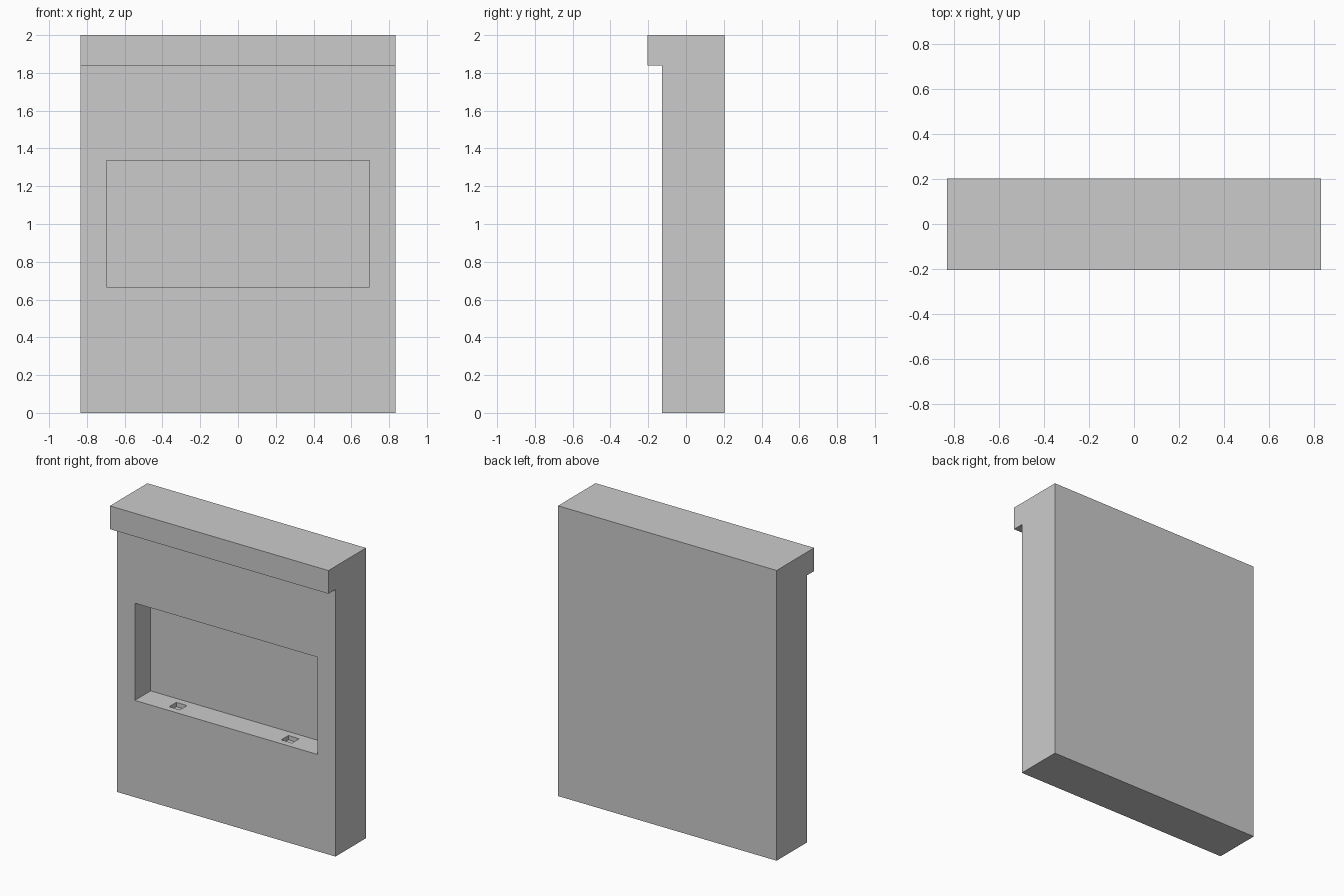
import bpy, bmesh

if "Cube" in bpy.data.objects:
    bpy.data.objects.remove(bpy.data.objects["Cube"])


def make_object(name, bm):
    bmesh.ops.recalc_face_normals(bm, faces=bm.faces)
    mesh = bpy.data.meshes.new(name)
    bm.to_mesh(mesh)
    bm.free()
    obj = bpy.data.objects.new(name, mesh)
    bpy.context.collection.objects.link(obj)
    return obj


def cut_box(target, lo, hi):
    """Subtract an axis-aligned box from the target."""
    bm = bmesh.new()
    bmesh.ops.create_cube(bm, size=1)
    for v in bm.verts:
        v.co = [(a + b) / 2 + c * (b - a) for a, b, c in zip(lo, hi, v.co)]
    cutter = make_object("cutter", bm)
    cutter.hide_render = True
    mod = target.modifiers.new("cut", 'BOOLEAN')
    mod.operation = 'DIFFERENCE'
    mod.solver = 'EXACT'
    mod.object = cutter
    bpy.context.view_layer.objects.active = target
    bpy.ops.object.modifier_apply(modifier=mod.name)
    bpy.data.objects.remove(cutter)


# Wall panel with overhanging top lip: side profile (y, z) extruded along x
half_width = 0.833
front, back = -0.128, 0.203
profile = [(front, 0), (back, 0), (back, 2), (-0.205, 2), (-0.205, 1.84), (front, 1.84)]
bm = bmesh.new()
face = bm.faces.new([bm.verts.new((-half_width, y, z)) for y, z in profile])
extruded = bmesh.ops.extrude_face_region(bm, geom=[face])
for v in extruded["geom"]:
    if isinstance(v, bmesh.types.BMVert):
        v.co.x = half_width
panel = make_object("wall_panel", bm)

# Rectangular niche in the front
floor_z = 0.667
cut_box(panel, (-0.697, front - 0.1, floor_z), (0.695, front + 0.172, 1.337))

# Two small square sockets in the niche floor
for x in (-0.427, 0.427):
    cut_box(panel, (x - 0.041, -0.081, floor_z - 0.03), (x + 0.041, -0.003, floor_z + 0.1))
